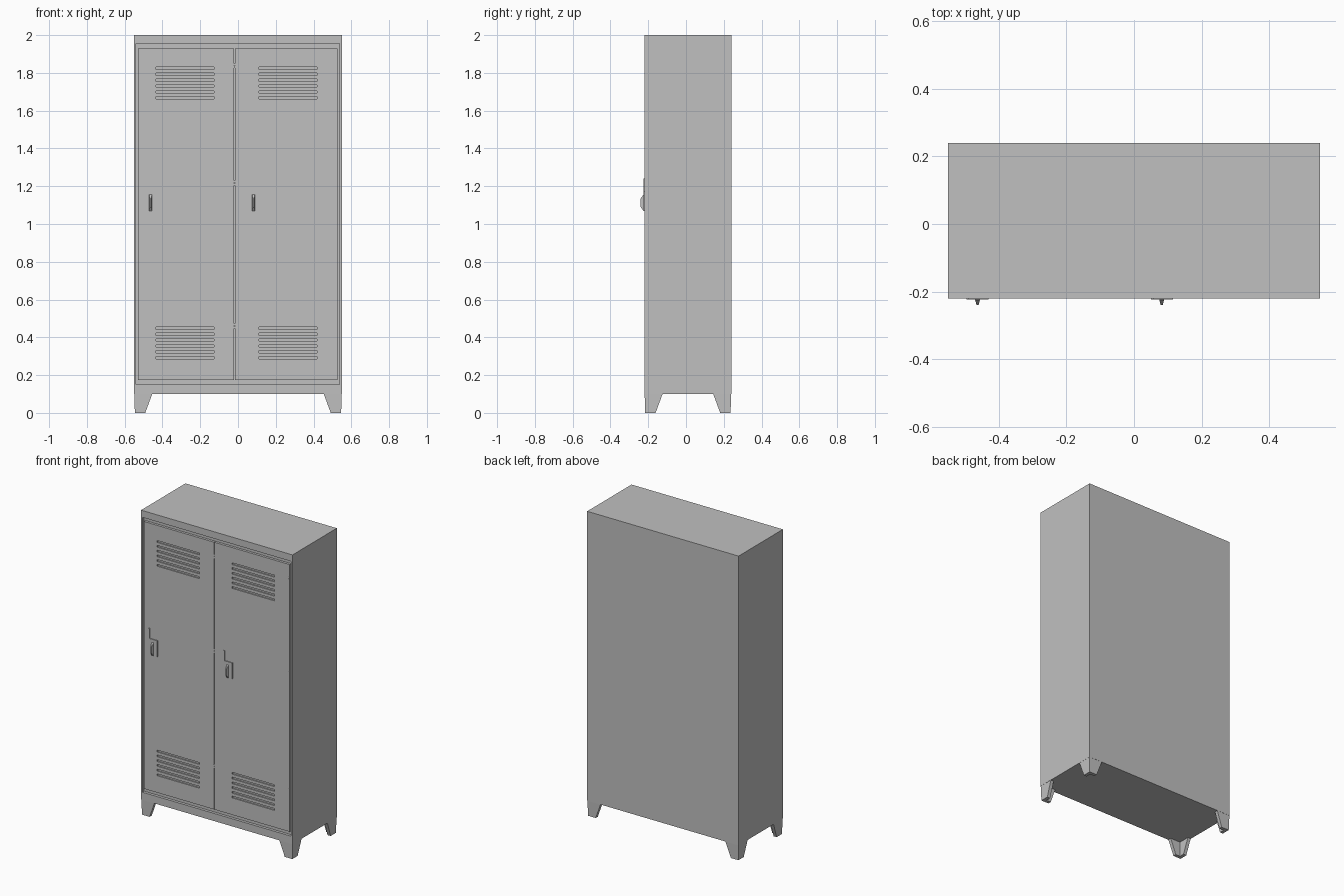
import bpy, bmesh

cube = bpy.data.objects.get("Cube")
if cube:
    bpy.data.objects.remove(cube, do_unlink=True)

grey = bpy.data.materials.new("locker grey")
grey.use_nodes = True
grey.diffuse_color = (0.53, 0.53, 0.53, 1)
grey.node_tree.nodes["Principled BSDF"].inputs["Base Color"].default_value = (0.53, 0.53, 0.53, 1)


def finish(name, bm):
    bmesh.ops.recalc_face_normals(bm, faces=bm.faces)
    mesh = bpy.data.meshes.new(name)
    bm.to_mesh(mesh)
    bm.free()
    mesh.materials.append(grey)
    obj = bpy.data.objects.new(name, mesh)
    bpy.context.collection.objects.link(obj)
    return obj


def add_box(bm, x, y, z):
    verts = bmesh.ops.create_cube(bm, size=1)["verts"]
    for v in verts:
        v.co = [(a + b) / 2 + c * (b - a) for (a, b), c in zip((x, y, z), v.co)]


def box(name, x, y, z):
    bm = bmesh.new()
    add_box(bm, x, y, z)
    return finish(name, bm)


def loft(name, rings):
    """Solid joining equal-length loops of points."""
    bm = bmesh.new()
    loops = [[bm.verts.new(p) for p in ring] for ring in rings]
    for a, b in zip(loops, loops[1:]):
        for i in range(len(a)):
            j = (i + 1) % len(a)
            bm.faces.new((a[i], a[j], b[j], b[i]))
    bm.faces.new(loops[0])
    bm.faces.new(loops[-1])
    return finish(name, bm)


def cut(obj, cutter):
    mod = obj.modifiers.new("cut", "BOOLEAN")
    mod.operation = "DIFFERENCE"
    mod.solver = "EXACT"
    mod.object = cutter
    cutter.hide_render = True
    cutter.hide_viewport = True
    cutter.display_type = "WIRE"


FRONT, BACK = -0.22, 0.24
DOOR_FRONT = FRONT + 0.002
FLOOR = FRONT + 0.018

# Cabinet with a shallow front recess that holds the doors
cabinet = box("cabinet", (-0.55, 0.55), (FRONT, BACK), (0.1, 2))
cut(cabinet, box("recess_cutter", (-0.54, 0.538), (FRONT - 0.05, FLOOR), (0.15, 1.955)))

# Doors with louvre slots, lock plate, handle and hinges
for side, left, right, shift in (("right", -0.53, -0.021, 0), ("left", -0.017, 0.528, 0.545)):
    door = box(side + "_door", (left, right), (DOOR_FRONT, FLOOR + 0.001), (0.175, 1.93))

    bm = bmesh.new()
    for base in (0.292, 1.668):
        for i in range(6):
            z = base + i * 0.0312
            add_box(bm, (shift - 0.435, shift - 0.128), (FRONT - 0.02, DOOR_FRONT + 0.008), (z - 0.006, z + 0.006))
    cut(door, finish(side + "_slot_cutter", bm))

    # Stepped lock plate
    outline = [(-0.495, 1.07), (-0.43, 1.07), (-0.43, 1.175), (-0.488, 1.175), (-0.488, 1.24), (-0.495, 1.24)]
    loft(side + "_lock_plate", [[(x + shift, y, z) for x, z in outline] for y in (DOOR_FRONT + 0.001, FRONT - 0.004)])

    # Tapered grip
    rings = []
    for y, w, low, high in ((DOOR_FRONT, 0.007, 1.07, 1.155), (-0.225, 0.007, 1.07, 1.155), (-0.24, 0.003, 1.09, 1.135)):
        cx = shift - 0.463
        rings.append([(cx - w, y, low), (cx + w, y, low), (cx + w, y, high), (cx - w, y, high)])
    loft(side + "_handle", rings)

    # Hinge knuckles
    bm = bmesh.new()
    for z in (0.46, 1.217, 1.838):
        for dz in (-0.007, 0.007):
            cx = shift - 0.02
            add_box(bm, (cx - 0.003, cx + 0.003), (FRONT, FLOOR), (z + dz - 0.005, z + dz + 0.005))
    finish(side + "_hinges", bm)


def angle_ring(sx, sy, inset, arm, t, z):
    """L-shaped section at one corner of the cabinet."""
    section = [(0, 0), (arm, 0), (arm, t), (t, t), (t, arm), (0, arm)]
    mid, half = (FRONT + BACK) / 2, (BACK - FRONT) / 2
    return [(sx * (0.55 - inset - u), mid + sy * (half - inset - v), z) for u, v in section]


# Tapered angle legs
for sx, x_name in ((-1, "right"), (1, "left")):
    for sy, y_name in ((-1, "front"), (1, "back")):
        loft(f"{y_name}_{x_name}_leg", [angle_ring(sx, sy, 0.004, 0.055, 0.022, 0),
                                        angle_ring(sx, sy, 0.001, 0.095, 0.022, 0.1)])
